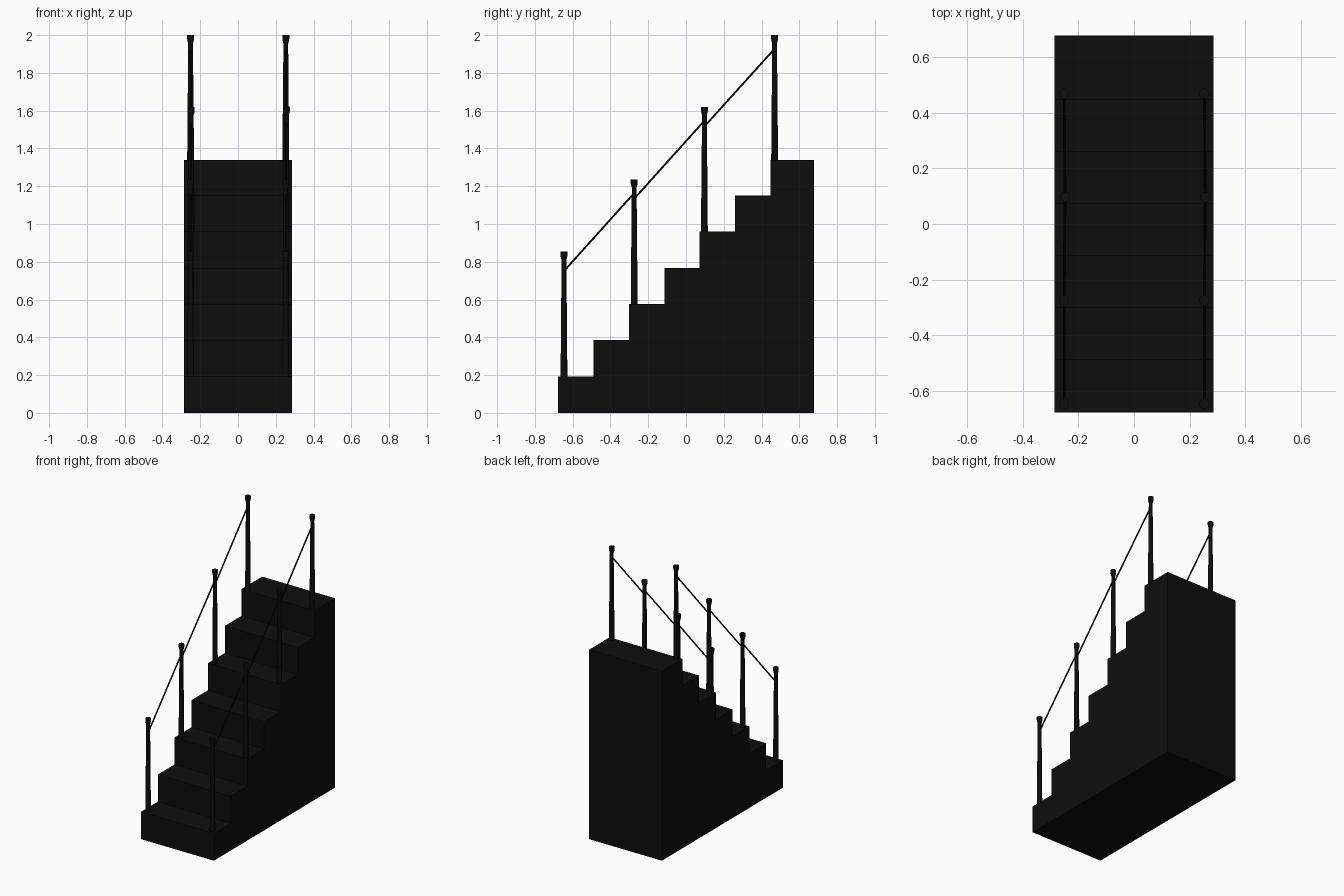
import bpy, bmesh, math
from mathutils import Vector

if "Cube" in bpy.data.objects:
    bpy.data.objects.remove(bpy.data.objects["Cube"])

black = bpy.data.materials.new("black_paint")
black.diffuse_color = (0.004, 0.004, 0.004, 1)
black.use_nodes = True
black.node_tree.nodes["Principled BSDF"].inputs["Base Color"].default_value = black.diffuse_color

HALF_W, Y0, Y1 = 0.285, -0.677, 0.677
RUN, RISE, STEPS = 0.1873, 0.1914, 7


def finish(name, bm, smooth=False):
    bmesh.ops.recalc_face_normals(bm, faces=bm.faces)
    me = bpy.data.meshes.new(name)
    bm.to_mesh(me)
    bm.free()
    ob = bpy.data.objects.new(name, me)
    bpy.context.collection.objects.link(ob)
    me.materials.append(black)
    if smooth:
        bpy.ops.object.select_all(action='DESELECT')
        ob.select_set(True)
        bpy.context.view_layer.objects.active = ob
        bpy.ops.object.shade_smooth_by_angle(angle=math.radians(40))
    return ob


def tread_z(i):
    return RISE * (i + 1) + 0.002 * (i < 6)


# Solid stair block: stepped side profile extruded across the width
profile = [(Y1, 0), (Y0, 0)]
for i in range(STEPS):
    y_front = Y0 + RUN * i
    y_back = Y1 if i == STEPS - 1 else y_front + RUN
    profile += [(y_front, tread_z(i)), (y_back, tread_z(i))]
bm = bmesh.new()
face = bm.faces.new([bm.verts.new((-HALF_W, y, z)) for y, z in profile])
ext = bmesh.ops.extrude_face_region(bm, geom=[face])
bmesh.ops.translate(bm, vec=(2 * HALF_W, 0, 0),
                    verts=[v for v in ext["geom"] if isinstance(v, bmesh.types.BMVert)])
finish("stair_block", bm)


# Turned post: tapered shaft with a flared cap
def post(name, x, y, z):
    rings = [(0.018, 0), (0.0165, 0.2), (0.0125, 0.615), (0.0165, 0.63),
             (0.0185, 0.64), (0.0185, 0.66)]
    n = 12
    bm = bmesh.new()
    loops = [[bm.verts.new((x + r * math.cos(2 * math.pi * k / n),
                            y + r * math.sin(2 * math.pi * k / n), z + h))
              for k in range(n)] for r, h in rings]
    for a, b in zip(loops, loops[1:]):
        for k in range(n):
            bm.faces.new((a[k], a[(k + 1) % n], b[(k + 1) % n], b[k]))
    bm.faces.new(loops[0])
    bm.faces.new(loops[-1])
    finish(name, bm, True)


# Thin rail segment between two points
def rail(name, a, b):
    a, b = Vector(a), Vector(b)
    bm = bmesh.new()
    bmesh.ops.create_cone(bm, cap_ends=True, segments=8, radius1=0.005,
                          radius2=0.005, depth=(b - a).length)
    rot = (b - a).to_track_quat('Z', 'Y').to_matrix()
    bmesh.ops.rotate(bm, matrix=rot, verts=bm.verts)
    bmesh.ops.translate(bm, vec=(a + b) / 2, verts=bm.verts)
    finish(name, bm, True)


# Posts on every second tread, with rails between, on both sides
for side, x in (("left", -0.251), ("right", 0.253)):
    spots = [(x + (0.003 if j == 2 else 0), -0.646 + 0.3717 * j, tread_z(2 * j))
             for j in range(4)]
    for j, (px, py, pz) in enumerate(spots):
        post(f"{side}_post_{j + 1}", px, py, pz)
    for j in range(3):
        p, q = spots[j], spots[j + 1]
        rail(f"{side}_rail_{j + 1}", (p[0], p[1] + 0.005, p[2] + 0.563),
             (q[0], q[1], q[2] + 0.588))
